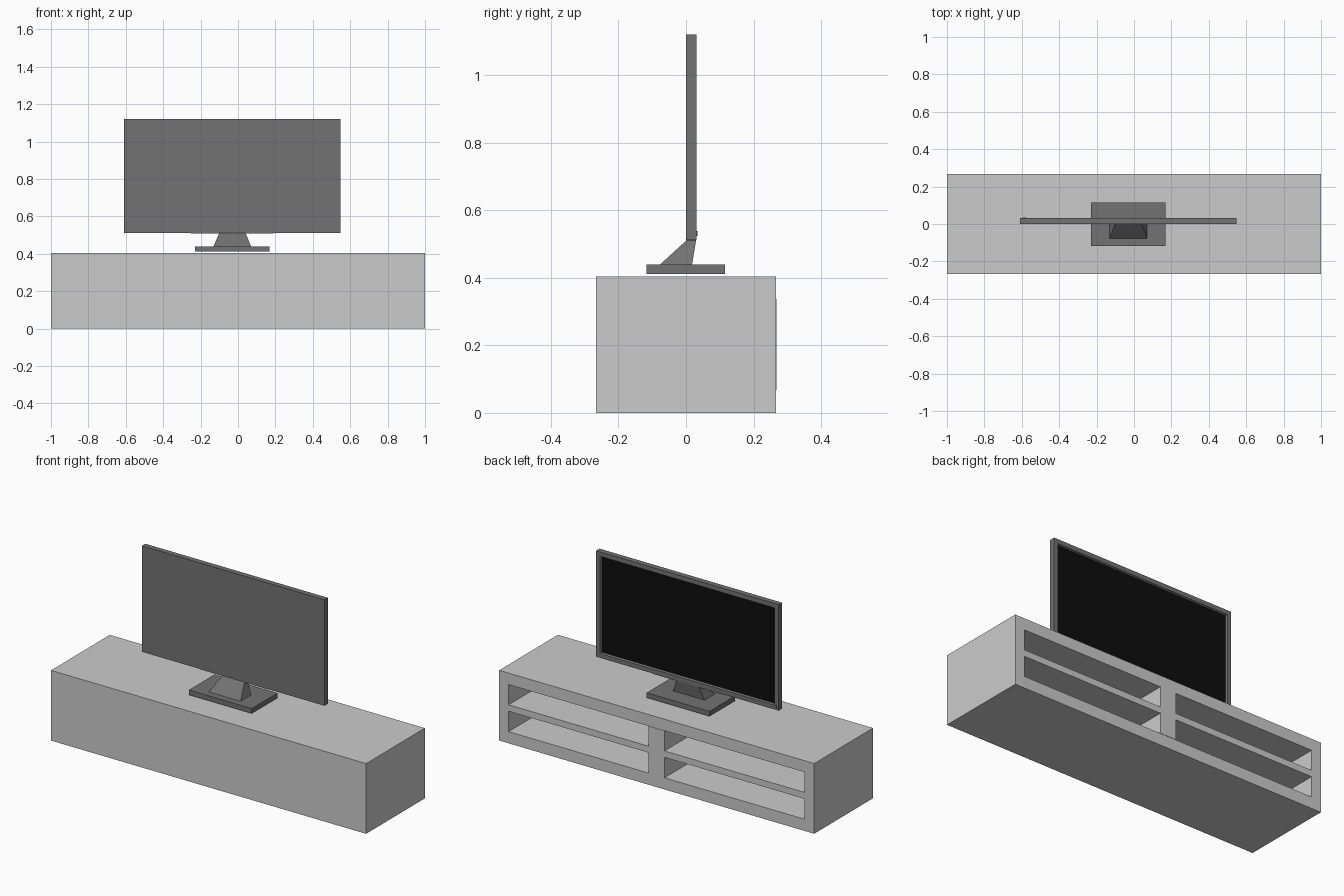
import bpy, bmesh

if "Cube" in bpy.data.objects:
    bpy.data.objects.remove(bpy.data.objects["Cube"])


def material(name, v):
    m = bpy.data.materials.new(name)
    m.diffuse_color = (v, v, v, 1)
    m.use_nodes = True
    m.node_tree.nodes["Principled BSDF"].inputs["Base Color"].default_value = m.diffuse_color
    return m


DARK = material("dark_plastic", 0.17)
BLACK = material("screen_black", 0.004)


def add_frustum(bm, lo, hi, z0, z1):
    """Solid between two rectangles, each (x0, x1, y0, y1)."""
    rings = []
    for (x0, x1, y0, y1), z in ((lo, z0), (hi, z1)):
        rings.append([bm.verts.new((x, y, z)) for x, y in
                      ((x0, y0), (x1, y0), (x1, y1), (x0, y1))])
    b, t = rings
    bm.faces.new(b[::-1])
    bm.faces.new(t)
    for i in range(4):
        j = (i + 1) % 4
        bm.faces.new((b[i], b[j], t[j], t[i]))


def finish(name, bm, *mats):
    me = bpy.data.meshes.new(name)
    bm.to_mesh(me)
    bm.free()
    for m in mats:
        me.materials.append(m)
    ob = bpy.data.objects.new(name, me)
    bpy.context.collection.objects.link(ob)
    return ob


def frustum(name, lo, hi, z0, z1, *mats):
    bm = bmesh.new()
    add_frustum(bm, lo, hi, z0, z1)
    return finish(name, bm, *mats)


def box(name, rect, z0, z1, *mats):
    return frustum(name, rect, rect, z0, z1, *mats)


# Cabinet body with four open compartments on the +y side
cabinet = box("cabinet", (-1, 1, -0.267, 0.266), 0, 0.403)
bm = bmesh.new()
for x0, x1 in ((-0.94, -0.05), (0.05, 0.94)):
    for z0, z1 in ((0.067, 0.184), (0.221, 0.337)):
        rect = (x0, x1, -0.225, 0.3)
        add_frustum(bm, rect, rect, z0, z1)
cutter = finish("compartment_cutter", bm)
cutter.hide_render = True
cutter.hide_viewport = True
cut = cabinet.modifiers.new("compartments", 'BOOLEAN')
cut.operation = 'DIFFERENCE'
cut.solver = 'EXACT'
cut.object = cutter

# Divider face, standing slightly proud of the cabinet
box("divider_face", (-0.05, 0.05, 0.255, 0.268), 0.067, 0.337)

# Television stand: base slab, tapered neck, mounting strip
box("stand_base", (-0.23, 0.169, -0.117, 0.116), 0.411, 0.439, DARK)
frustum("stand_neck", (-0.131, 0.07, -0.077, 0.018),
        (-0.10, 0.04, 0.002, 0.03), 0.439, 0.511, DARK)
box("mounting_strip", (-0.25, 0.19, 0.002, 0.03), 0.509, 0.514, DARK)

# Television: bezel inset into the +y face, screen recessed
bm = bmesh.new()
tv_rect = (-0.61, 0.549, 0, 0.031)
add_frustum(bm, tv_rect, tv_rect, 0.512, 1.12)
bm.normal_update()
screen = max(bm.faces, key=lambda f: f.normal.y)
bmesh.ops.inset_region(bm, faces=[screen], thickness=0.036)
bmesh.ops.inset_region(bm, faces=[screen], thickness=0.006, depth=-0.01)
screen.material_index = 1
finish("television", bm, DARK, BLACK)

# Power button in the lower corner of the bezel
box("power_button", (-0.595, -0.578, 0.025, 0.0335), 0.524, 0.539, DARK)
